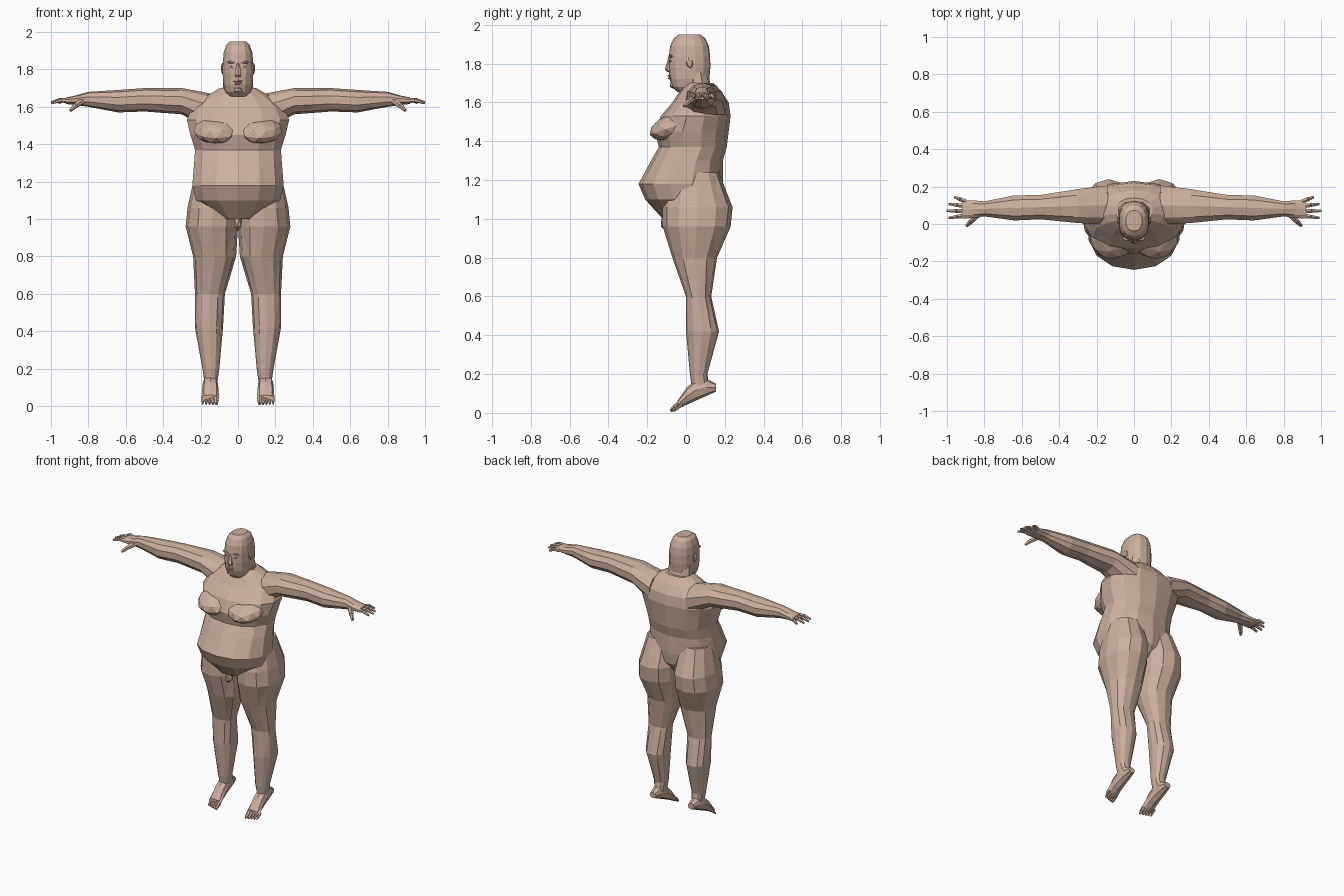
import bpy, bmesh, math
from mathutils import Vector, Matrix

cube = bpy.data.objects.get("Cube")
if cube:
    bpy.data.objects.remove(cube, do_unlink=True)

skin = bpy.data.materials.new("warm_skin")
skin.use_nodes = True
colour = (.6, .43, .34, 1)
skin.diffuse_color = colour
skin.node_tree.nodes["Principled BSDF"].inputs["Base Color"].default_value = colour


def finish(name, bm, mirror):
    """Turn a bmesh into a flat-shaded object, mirrored across x when asked."""
    bmesh.ops.recalc_face_normals(bm, faces=bm.faces)
    bmesh.ops.triangulate(bm, faces=bm.faces)
    mesh = bpy.data.meshes.new(name)
    bm.to_mesh(mesh)
    bm.free()
    mesh.materials.append(skin)
    obj = bpy.data.objects.new(name, mesh)
    bpy.context.scene.collection.objects.link(obj)
    if mirror:
        obj.modifiers.new("other_side", "MIRROR").use_axis[0] = True


def rounded(value, power):
    """Push a sine or cosine outward for a fuller oval."""
    return math.copysign(abs(value) ** (2 / power), value)


def loft(name, axis, rings, sides=12, power=2.2, mirror=False):
    """Skin oval rings of (position, a low, a high, b low, b high) along an axis."""
    bm = bmesh.new()
    loops = []
    for t, a_low, a_high, b_low, b_high in rings:
        loop = []
        for i in range(sides):
            angle = math.tau * i / sides + math.pi / 2
            across = (rounded(math.cos(angle), power) + 1) / 2
            along = (rounded(math.sin(angle), power) + 1) / 2
            a = a_low + (a_high - a_low) * across
            b = b_low + (b_high - b_low) * along
            place = {"x": (t, a, b), "y": (a, t, b), "z": (a, b, t)}[axis]
            loop.append(bm.verts.new(place))
        loops.append(loop)
    for low, high in zip(loops, loops[1:]):
        for i in range(sides):
            j = (i + 1) % sides
            bm.faces.new((low[i], low[j], high[j], high[i]))
    bm.faces.new(loops[0])
    bm.faces.new(loops[-1])
    finish(name, bm, mirror)


def upright(name, rings, **options):
    """Symmetric loft of (height, half width, front, back)."""
    full = [(z, -half, half, front, back) for z, half, front, back in rings]
    loft(name, "z", full, **options)


def digit(name, points, radius):
    """Finger or toe tapering through a few points, mirrored."""
    bm = bmesh.new()
    last = len(points) - 1
    for k in range(last):
        start, end = Vector(points[k]), Vector(points[k + 1])
        turn = (end - start).to_track_quat("Z", "Y").to_matrix().to_4x4()
        bmesh.ops.create_cone(
            bm, cap_ends=True, segments=6, depth=(end - start).length,
            radius1=radius * (1 - k / last / 3),
            radius2=radius * (.5 if k + 1 == last else 1 - (k + 1) / last / 3),
            matrix=Matrix.Translation((start + end) / 2) @ turn)
    finish(name, bm, True)


def lump(name, centre, size, tilt=0, detail=1, mirror=False):
    """Faceted ellipsoid, tilted about x."""
    bm = bmesh.new()
    place = (Matrix.Translation(centre) @ Matrix.Rotation(tilt, 4, "X")
             @ Matrix.Diagonal((*size, 1)))
    bmesh.ops.create_icosphere(bm, subdivisions=detail, radius=1, matrix=place)
    finish(name, bm, mirror)


# Torso with heavy belly
upright("torso", [
    (1, .1, -.12, .1), (1.1, .23, -.21, .18), (1.18, .25, -.245, .19),
    (1.3, .24, -.18, .19), (1.37, .235, -.14, .21), (1.45, .26, -.16, .22),
    (1.53, .28, -.13, .23), (1.6, .25, -.07, .22), (1.66, .17, -.03, .18),
    (1.7, .1, 0, .14)], sides=14)
lump("chest", (.115, -.07, 1.475), (.125, .125, .065), tilt=.35, detail=2, mirror=True)
lump("groin", (0, -.1, .98), (.025, .035, .045))

# Legs, whose tops form the hips and buttocks
loft("leg", "z", [
    (1.24, .02, .23, -.07, .17), (1.06, 0, .27, -.12, .24),
    (.96, 0, .28, -.12, .23), (.8, .01, .24, -.07, .16),
    (.6, .07, .23, 0, .13), (.42, .08, .23, 0, .17),
    (.2, .1, .19, .02, .11), (.13, .11, .18, .03, .12)], mirror=True)

# Feet pointing down: sole falls and widens from heel to ball
foot = []
for k in range(5):
    t = k / 4
    half = .025 + .022 * math.sqrt(t)
    sole = .11 - .09 * t
    thick = .04 + .07 * math.sin(math.pi * t)
    foot.append((.155 - .2 * t, .148 - half, .148 + half, sole, sole + thick))
loft("foot", "y", foot, sides=8, mirror=True)

# Toes shrinking away from the big toe
for i in range(5):
    x = .116 + .018 * i
    y = .005 * i - .08
    digit(f"toe_{i + 1}", [(x, y + .04, .043), (x, y + .015, .023), (x, y, .01)],
          .014 - .0015 * i)

# Arms held straight out, drifting slightly forward
arm = []
for x, half, low, high in [
        (.14, .11, 1.47, 1.67), (.3, .095, 1.56, 1.7), (.5, .068, 1.575, 1.7),
        (.64, .07, 1.57, 1.69), (.8, .042, 1.6, 1.68), (.87, .05, 1.61, 1.66),
        (.92, .05, 1.615, 1.65)]:
    y = .105 - .03 * x
    arm.append((x, y - half, y + half, low, high))
loft("arm", "x", arm, sides=10, mirror=True)

# Fingers fanned out, and thumb
for i in range(4):
    y = .045 + .025 * i
    fan = .012 * (i - 1)
    reach = 1 - .01 * (i - 1) ** 2
    digit(f"finger_{i + 1}", [(.9, y, 1.632), ((.9 + reach) / 2, y + fan / 2, 1.636),
                              (reach, y + fan, 1.622)], .014)
digit("thumb", [(.835, .05, 1.63), (.87, .015, 1.605), (.895, -.01, 1.58)], .018)

# Neck, and head that is deeper than it is wide
upright("neck", [(1.6, .12, -.02, .17), (1.68, .088, 0, .13), (1.76, .08, 0, .11)],
        sides=10)
head = []
for z, half in [(1.655, .05), (1.68, .07), (1.72, .08), (1.78, .084),
                (1.84, .083), (1.89, .078), (1.93, .064), (1.95, .043)]:
    head.append((z, half, .018 - 1.28 * half, .018 + 1.28 * half))
upright("head", head, sides=14, power=2.4)

# Facial features
upright("nose", [(1.758, .018, -.098, -.06), (1.77, .02, -.109, -.06),
                 (1.835, .008, -.09, -.06)], sides=6)
lump("brow", (.036, -.077, 1.838), (.03, .014, .008), mirror=True)
lump("eye", (.034, -.077, 1.812), (.015, .011, .008), mirror=True)
lump("upper_lip", (0, -.084, 1.737), (.028, .012, .006))
lump("lower_lip", (0, -.083, 1.725), (.024, .012, .007))
lump("chin", (0, -.065, 1.69), (.03, .022, .02))
lump("ear", (.083, .018, 1.805), (.01, .019, .032), tilt=.2, mirror=True)
